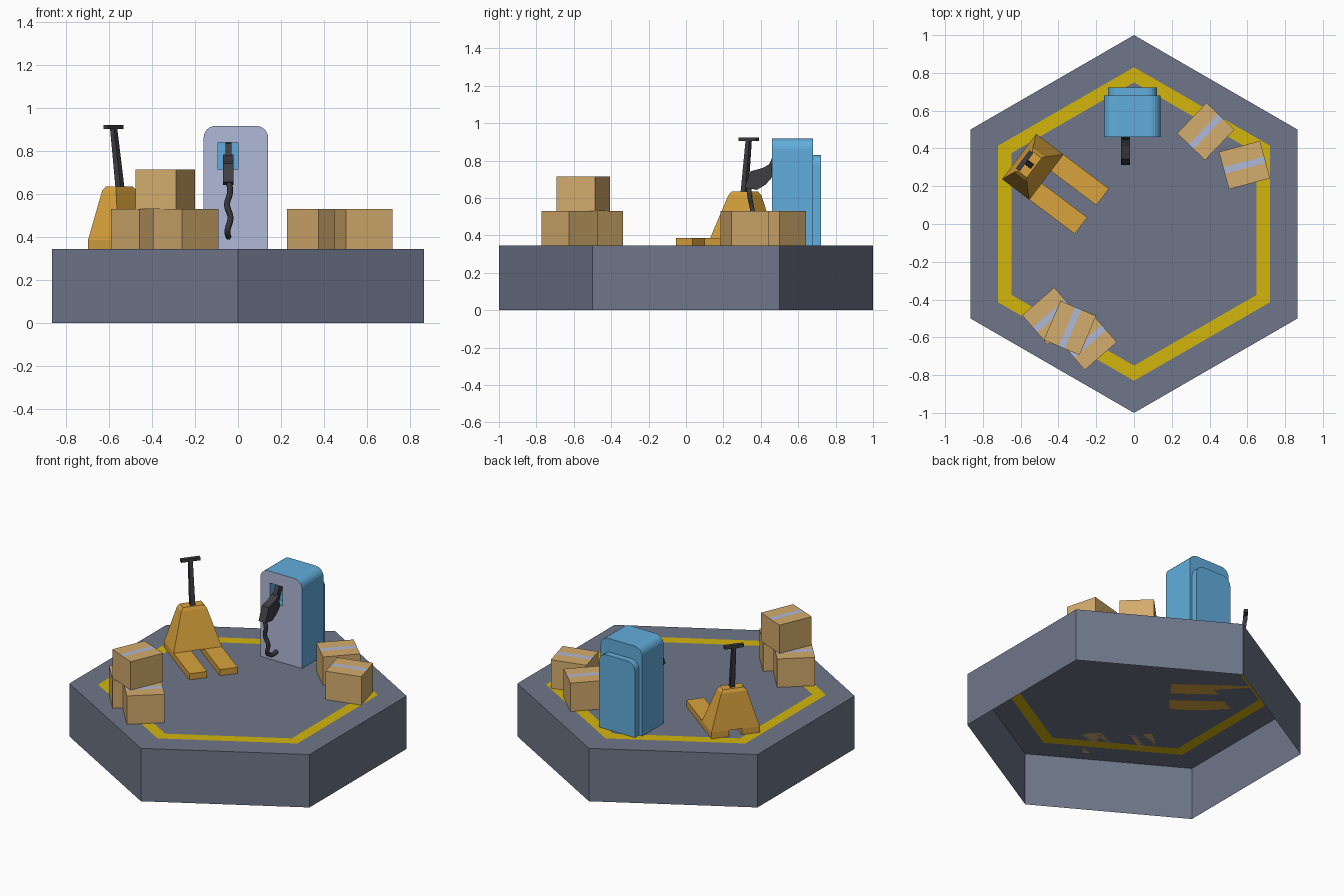
import bpy, bmesh, math
from mathutils import Matrix, Vector

if "Cube" in bpy.data.objects:
    bpy.data.objects.remove(bpy.data.objects["Cube"])

FLOOR = 0.345


def material(name, r, g, b):
    """Flat material from 8-bit display values, stored as linear."""
    lin = [((c / 255 + 0.055) / 1.055) ** 2.4 for c in (r, g, b)] + [1]
    m = bpy.data.materials.new(name)
    m.use_nodes = True
    m.diffuse_color = lin
    m.node_tree.nodes["Principled BSDF"].inputs["Base Color"].default_value = lin
    return m


SLATE = material("slate", 110, 118, 137)
YELLOW = material("marking yellow", 212, 182, 12)
BLUE = material("cabinet blue", 98, 174, 221)
LAVENDER = material("pale lavender", 176, 184, 216)
TAN = material("cardboard", 212, 172, 109)
ORANGE = material("jack orange", 217, 162, 60)
DARK = material("dark rubber", 62, 62, 67)


def finish(bm, name, mats, matrix=None, fix=True):
    if fix:
        bmesh.ops.recalc_face_normals(bm, faces=bm.faces)
    me = bpy.data.meshes.new(name)
    bm.to_mesh(me)
    bm.free()
    for m in mats:
        me.materials.append(m)
    ob = bpy.data.objects.new(name, me)
    bpy.context.scene.collection.objects.link(ob)
    if matrix is not None:
        ob.matrix_world = matrix
    return ob


def loft(name, rings, mat, matrix=None):
    """Closed solid through rings with equal point counts."""
    bm = bmesh.new()
    loops = [[bm.verts.new(p) for p in ring] for ring in rings]
    for a, b in zip(loops, loops[1:]):
        for i in range(len(a)):
            j = (i + 1) % len(a)
            bm.faces.new((a[i], a[j], b[j], b[i]))
    bm.faces.new(loops[0])
    bm.faces.new(loops[-1])
    return finish(bm, name, [mat], matrix)


def rect(x0, x1, w, z):
    return [(x0, -w, z), (x1, -w, z), (x1, w, z), (x0, w, z)]


def block(name, lo, hi, mat, matrix=None):
    rings = [[(lo[0], lo[1], z), (hi[0], lo[1], z), (hi[0], hi[1], z), (lo[0], hi[1], z)]
             for z in (lo[2], hi[2])]
    return loft(name, rings, mat, matrix)


# Hollow hexagonal platform with the marking ring set into its top
def hexagon(bm, r, z):
    return [bm.verts.new((r * math.sin(math.radians(60 * i)),
                          r * math.cos(math.radians(60 * i)), z)) for i in range(6)]


bm = bmesh.new()
loops = [hexagon(bm, r, z) for r, z in ((1, 0), (1, FLOOR), (0.83, FLOOR), (0.75, FLOOR))]
for k, (a, b) in enumerate(zip(loops, loops[1:])):
    for i in range(6):
        j = (i + 1) % 6
        f = bm.faces.new((a[i], b[i], b[j], a[j]))
        f.material_index = 1 if k == 2 else 0
bm.faces.new(loops[3][::-1])
finish(bm, "platform", [SLATE, YELLOW], fix=False)


# Cardboard boxes with a tape strip along the local x axis
def carton(name, x, y, z, angle):
    length, width, height, tape = 0.225, 0.205, 0.185, 0.018
    bm = bmesh.new()
    bmesh.ops.create_cube(bm, size=1)
    bmesh.ops.scale(bm, vec=(length, width, height), verts=bm.verts)
    for s in (-tape, tape):
        bmesh.ops.bisect_plane(bm, geom=bm.verts[:] + bm.edges[:] + bm.faces[:],
                               plane_co=(0, s, 0), plane_no=(0, 1, 0))
    bm.normal_update()
    for f in bm.faces:
        c = f.calc_center_median()
        f.material_index = int(f.normal.z > 0.9 and abs(c.y) < tape)
    at = Matrix.Translation((x, y, z + height / 2)) @ Matrix.Rotation(math.radians(angle), 4, "Z")
    finish(bm, name, [TAN, LAVENDER], at)


carton("carton_back", 0.38, 0.49, FLOOR, 46)
carton("carton_side", 0.585, 0.312, FLOOR, 15)
carton("carton_stack_outer", -0.44, -0.487, FLOOR, 41)
carton("carton_stack_inner", -0.243, -0.622, FLOOR, 41)
carton("carton_stack_top", -0.339, -0.55, FLOOR + 0.185, 67)


# Charging cabinet: arched slabs, with a recess cut in the front
def arch(x0, x1, top, r, y):
    pts = [(x0, y, FLOOR), (x1, y, FLOOR)]
    for cx, start in ((x1 - r, 0), (x0 + r, 90)):
        for i in range(7):
            a = math.radians(start + 15 * i)
            pts.append((cx + r * math.cos(a), y, top - r + r * math.sin(a)))
    return pts


def slab(name, x0, x1, top, y0, y1):
    ob = loft(name, [arch(x0, x1, top, 0.055, y) for y in (y0, y1)], BLUE)
    return ob


FRONT = 0.46
cabinet = slab("charger_cabinet", -0.16, 0.14, 0.917, FRONT, 0.68)
slab("charger_back_panel", -0.137, 0.122, 0.83, 0.675, 0.722)
cutter = block("recess_cutter", (-0.093, 0.4, 0.715), (0, 0.52, 0.84), BLUE)
cutter.hide_render = True
bpy.context.view_layer.objects.active = cabinet
mod = cabinet.modifiers.new("recess", "BOOLEAN")
mod.operation = "DIFFERENCE"
mod.solver = "EXACT"
mod.object = cutter
bpy.ops.object.modifier_apply(modifier=mod.name)
bpy.data.objects.remove(cutter)
cabinet.data.materials.clear()
for m in (BLUE, LAVENDER):
    cabinet.data.materials.append(m)
for p in cabinet.data.polygons:
    p.material_index = int(p.normal.y < -0.9 and p.center.y < FRONT + 0.01)

# Charging handle: side profile given a thickness, plus a tip in the recess
HX = -0.045


def plate(name, profile, half):
    loft(name, [[(HX + s * half, y, z) for y, z in profile] for s in (-1, 1)], DARK)


plate("handle_grip", [(0.312, 0.655), (0.378, 0.643), (0.425, 0.67), (0.46, 0.71),
                      (0.455, 0.785), (0.41, 0.76), (0.345, 0.742)], 0.025)
plate("handle_tip", [(0.44, 0.72), (0.47, 0.74), (0.505, 0.815),
                     (0.49, 0.84), (0.47, 0.835), (0.44, 0.77)], 0.014)

# Hanging cable
curve = bpy.data.curves.new("cable", "CURVE")
curve.dimensions = "3D"
curve.bevel_depth = 0.014
curve.bevel_resolution = 1
curve.resolution_u = 5
curve.use_fill_caps = True
path = [(0, 0.335, 0.67), (0.008, 0.34, 0.61), (-0.006, 0.352, 0.55), (0.01, 0.362, 0.49),
        (-0.004, 0.372, 0.43), (0, 0.41, 0.403), (0, 0.465, 0.405)]
sp = curve.splines.new("BEZIER")
sp.bezier_points.add(len(path) - 1)
for bp, (x, y, z) in zip(sp.bezier_points, path):
    bp.co = (HX + x, y, z)
    bp.handle_left_type = bp.handle_right_type = "AUTO"
curve.materials.append(DARK)
cable = bpy.data.objects.new("charging_cable", curve)
bpy.context.scene.collection.objects.link(cable)

# Pallet jack, built with forks along its own +x
jack = Matrix.Translation((-0.608, 0.357, 0)) @ Matrix.Rotation(math.radians(-37), 4, "Z")
DECK = 0.385
for side, name in ((-1, "jack_fork_right"), (1, "jack_fork_left")):
    y0, y1 = sorted((side * 0.04, side * 0.15))
    block(name, (0, y0, FLOOR), (0.482, y1, DECK), ORANGE, jack)
loft("jack_body", [rect(0, 0.18, 0.15, DECK), rect(0.03, 0.11, 0.08, 0.615),
                   rect(0.04, 0.1, 0.065, 0.635)], ORANGE, jack)
loft("jack_pole", [rect(0.059, 0.089, 0.015, 0.625), rect(0.024, 0.048, 0.012, 0.91)], DARK, jack)
block("jack_handlebar", (0.024, -0.06, 0.903), (0.049, 0.06, 0.922), DARK, jack)
